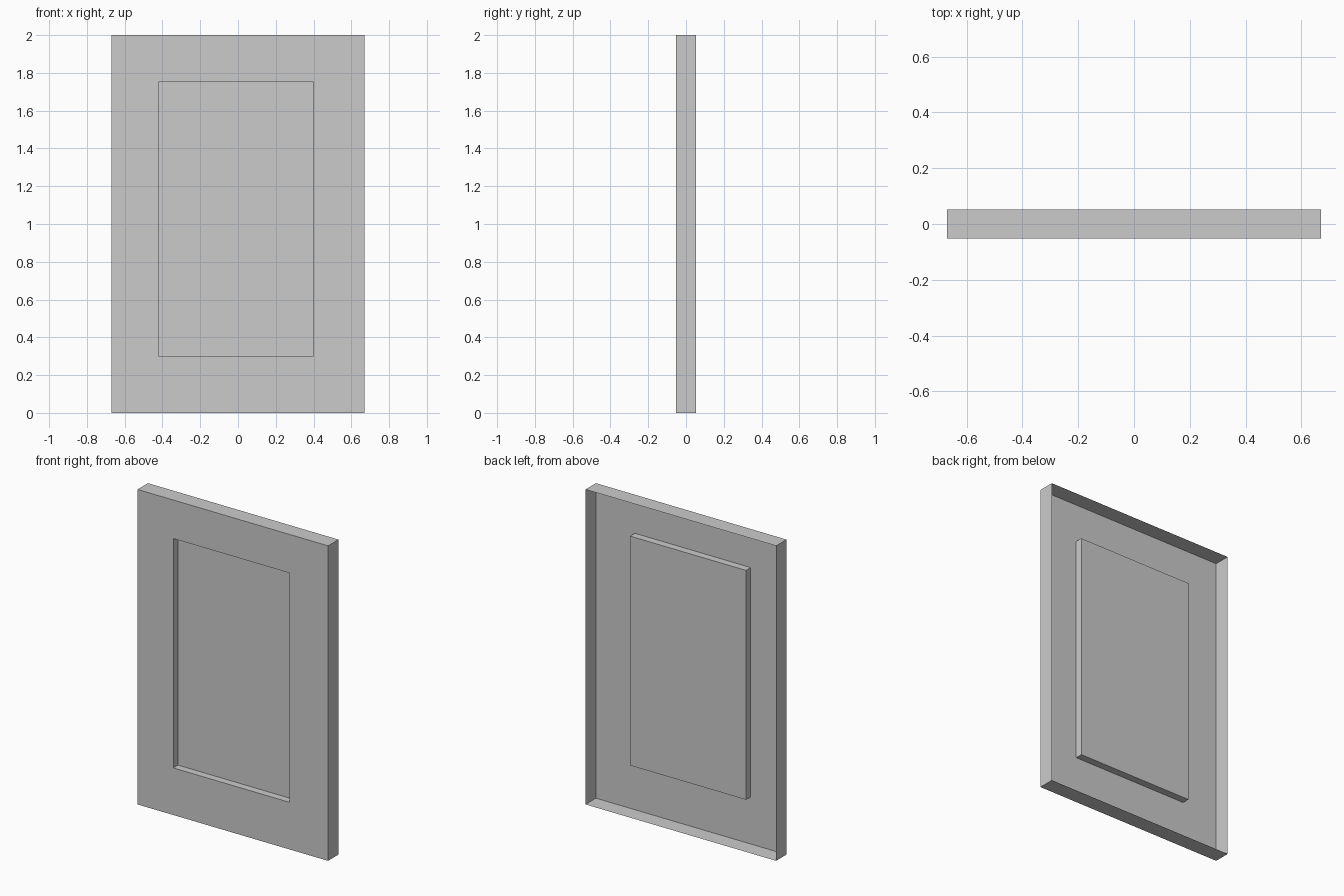
import bpy, bmesh

if "Cube" in bpy.data.objects:
    bpy.data.objects.remove(bpy.data.objects["Cube"])

HALF_W, HEIGHT, HALF_D = 0.669, 2.0, 0.052
RECESS_X = (-0.418, 0.397)
RECESS_Z = (0.299, 1.755)
RECESS_DEPTH = 0.047


def ring(bm, xs, zs, y):
    """Rectangle of four vertices, in order, seen from the front."""
    corners = [(xs[0], zs[0]), (xs[1], zs[0]), (xs[1], zs[1]), (xs[0], zs[1])]
    return [bm.verts.new((x, y, z)) for x, z in corners]


def bridge(bm, a, b):
    """Join two rings with four quads."""
    for i in range(4):
        j = (i + 1) % 4
        bm.faces.new((a[i], a[j], b[j], b[i]))


# Open-backed pressed sheet: side walls, front border, recess walls, recess floor
bm = bmesh.new()
outer_x, outer_z = (-HALF_W, HALF_W), (0, HEIGHT)
rings = [
    ring(bm, outer_x, outer_z, HALF_D),
    ring(bm, outer_x, outer_z, -HALF_D),
    ring(bm, RECESS_X, RECESS_Z, -HALF_D),
    ring(bm, RECESS_X, RECESS_Z, -HALF_D + RECESS_DEPTH),
]
for a, b in zip(rings, rings[1:]):
    bridge(bm, a, b)
bm.faces.new(rings[-1])

mesh = bpy.data.meshes.new("door_panel")
bm.to_mesh(mesh)
bm.free()
bpy.context.collection.objects.link(bpy.data.objects.new("door_panel", mesh))
